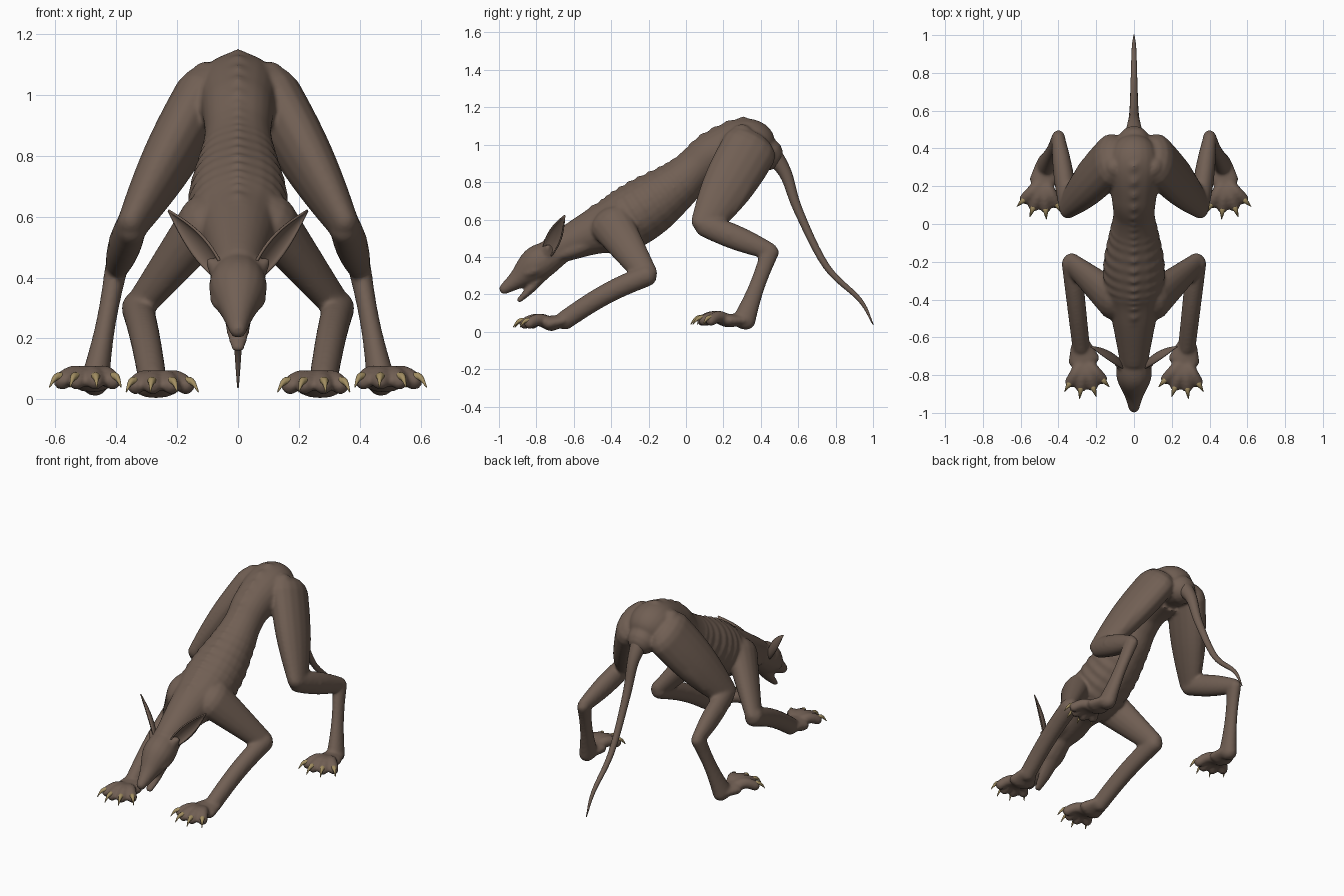
import bpy
import bmesh
from math import sin, cos, pi, radians
from mathutils import Vector

default_cube = bpy.data.objects.get("Cube")
if default_cube:
    bpy.data.objects.remove(default_cube, do_unlink=True)


def make_material(name, colour):
    material = bpy.data.materials.new(name)
    material.use_nodes = True
    material.diffuse_color = (*colour, 1)
    shader = next(node for node in material.node_tree.nodes if node.type == 'BSDF_PRINCIPLED')
    shader.inputs["Base Color"].default_value = (*colour, 1)
    return material


skin_brown = make_material("skin brown", (0.165, 0.115, 0.088))
claw_tan = make_material("claw tan", (0.36, 0.27, 0.12))


def finish(name, bm, material):
    """Turn a bmesh into a smooth shaded object."""
    bmesh.ops.recalc_face_normals(bm, faces=bm.faces[:])
    for face in bm.faces:
        face.smooth = True
    mesh = bpy.data.meshes.new(name)
    bm.to_mesh(mesh)
    bm.free()
    mesh.materials.append(material)
    obj = bpy.data.objects.new(name, mesh)
    bpy.context.collection.objects.link(obj)
    return obj


def bridge(bm, first, second, closed):
    """Join two rows of vertices with quads."""
    count = len(first)
    for j in range(count if closed else count - 1):
        n = (j + 1) % count
        bm.faces.new((first[j], first[n], second[n], second[j]))


def spline(points, t):
    """Catmull-Rom sample of a list of vectors."""
    last = len(points) - 1
    i = min(int(t), last - 1)
    f = t - i
    here, there = points[i], points[i + 1]
    before = points[i - 1] if i > 0 else here * 2 - there
    after = points[i + 2] if i + 2 <= last else there * 2 - here
    leave, arrive = (there - before) / 2, (after - here) / 2
    gap = there - here
    return here + f * (leave + f * (gap * 3 - leave * 2 - arrive + f * (leave + arrive - gap * 2)))


def no_relief(t, angle):
    return 0


def loft(bm, stations, depth=1, mirror=1, sides=16, steps=6, relief=no_relief):
    """Closed tube with rounded ends; each station is x, y, z, radius."""
    points = [Vector(station) for station in stations]
    count = (len(points) - 1) * steps
    samples = [spline(points, k / steps) for k in range(count + 1)]
    rows = []
    for k, sample in enumerate(samples):
        ahead, behind = samples[min(k + 1, count)], samples[max(k - 1, 0)]
        rows.append((k / steps, sample.xyz, (ahead.xyz - behind.xyz).normalized(), sample.w))

    def cap(row, sign):
        t, centre, along, radius = row
        reach = along * sign * radius * min(depth, 1)
        turns = [radians(angle) for angle in (25, 50, 75)]
        return [(t, centre + reach * sin(a), along, radius * cos(a)) for a in turns]

    rows = cap(rows[0], -1)[::-1] + rows + cap(rows[-1], 1)
    rings = []
    for t, centre, along, radius in rows:
        side = Vector((1, 0, 0))
        side = (side - along * side.dot(along)).normalized()
        up = along.cross(side) * depth
        ring = []
        for j in range(sides):
            angle = 2 * pi * j / sides
            swell = radius * (1 + relief(t, angle))
            p = centre + (side * cos(angle) + up * sin(angle)) * swell
            ring.append(bm.verts.new((p.x * mirror, p.y, p.z)))
        rings.append(ring)
    for first, second in zip(rings, rings[1:]):
        bridge(bm, first, second, closed=True)
    bm.faces.new(rings[0])
    bm.faces.new(rings[-1])


def bone(bm, start, end, thick, thin, depth=1, bulge=0, arch=0, mirror=1):
    """Tapered limb between two joints, swollen and arched at its middle."""
    start, end = Vector(start), Vector(end)
    stations = []
    for f in (0, 0.25, 0.5, 0.75, 1):
        middle = sin(pi * f)
        p = start.lerp(end, f)
        stations.append((p.x, p.y, p.z + arch * middle,
                         thick + (thin - thick) * f + bulge * middle))
    loft(bm, stations, depth, mirror, steps=3)


def midline(bm, profile, **options):
    """Tube on the centre plane; each station is y, z, radius."""
    loft(bm, [(0, *station) for station in profile], **options)


def bones_showing(t, angle):
    """Rib ripples on the flanks and knobs along the backbone."""
    rib = 0.025 * sin(6 * pi * t) * abs(cos(angle)) if 3.6 < t < 6 else 0
    on_back = sin(angle) > 0.98 and 1 < t < 7
    return rib + (0.05 + 0.04 * sin(6 * pi * t) if on_back else 0)


# Torso and neck, from rump to skull
skin = bmesh.new()
midline(skin, [(0.43, 0.95, 0.09), (0.33, 1, 0.14), (0.15, 0.95, 0.12), (0.05, 0.87, 0.11),
               (-0.05, 0.78, 0.13), (-0.2, 0.67, 0.16), (-0.35, 0.58, 0.16),
               (-0.5, 0.53, 0.12), (-0.7, 0.44, 0.08)],
        sides=24, steps=24, relief=bones_showing)

# Head with upper jaw, then lower jaw
midline(skin, [(-0.7, 0.42, 0.08), (-0.8, 0.36, 0.095), (-0.9, 0.28, 0.053), (-0.97, 0.23, 0.03)])
midline(skin, [(-0.75, 0.32, 0.055), (-0.83, 0.23, 0.04), (-0.89, 0.17, 0.024)], depth=0.6)

# Joints of the left limbs
hip, knee, hock = (0.12, 0.34, 0.98), (0.35, 0.1, 0.57), (0.4, 0.45, 0.43)
heel, hind_knuckle = (0.47, 0.31, 0.06), (0.48, 0.23, 0.06)
shoulder, elbow = (0.11, -0.4, 0.58), (0.33, -0.21, 0.3)
wrist, front_knuckle = (0.28, -0.65, 0.06), (0.265, -0.72, 0.045)

# Surface muscles and bony bumps: start, end, radius
muscles = {
    "neck": ((0.05, -0.7, 0.4), (0.06, -0.45, 0.5), 0.045),
    "shoulder_blade": ((0.08, -0.28, 0.69), (0.14, -0.4, 0.55), 0.05),
    "front_thigh": ((0.14, 0.2, 0.99), knee, 0.045),
    "back_thigh": ((0.14, 0.4, 0.95), (0.3, 0.25, 0.65), 0.05),
    "calf": ((0.36, 0.17, 0.57), (0.39, 0.3, 0.47), 0.05),
    "heel_tendon": ((0.35, 0.25, 0.53), hock, 0.03),
    "hip_bone": ((0.08, 0.25, 1.07), (0.13, 0.35, 1.05), 0.05),
    "cheekbone": ((0.06, -0.75, 0.36), (0.065, -0.85, 0.31), 0.03),
    "brow": ((0.03, -0.8, 0.42), (0.05, -0.84, 0.37), 0.025),
    "ear_root": ((0.04, -0.74, 0.41), (0.09, -0.74, 0.45), 0.035),
}


def paw(flesh, nails, knuckle, turn, mirror):
    """Four toes fanned around a knuckle, each with a hooked claw."""
    root = Vector(knuckle)
    for toe in (-1.5, -0.5, 0.5, 1.5):
        angle = radians(turn + toe * 25)
        reach = Vector((sin(angle), -cos(angle), 0)) * (0.21 - 0.01 * abs(toe))
        lift = Vector((0, 0, 0.01))
        bone(flesh, root + reach * 0.1, root + reach * 0.7, 0.035, 0.03, arch=0.02, mirror=mirror)
        bone(nails, root + reach * 0.7 + lift, root + reach - lift * 2, 0.019, 0.002,
             arch=0.017, mirror=mirror)


claws = bmesh.new()
for m in (1, -1):
    # Hind leg
    bone(skin, hip, knee, 0.095, 0.05, depth=1.6, bulge=0.013, mirror=m)
    bone(skin, knee, hock, 0.05, 0.036, depth=1.25, bulge=0.01, mirror=m)
    bone(skin, hock, heel, 0.038, 0.048, depth=1.3, bulge=-0.01, mirror=m)
    bone(skin, heel, hind_knuckle, 0.055, 0.075, depth=0.5, mirror=m)
    paw(skin, claws, hind_knuckle, 8, m)
    # Front leg
    bone(skin, shoulder, elbow, 0.085, 0.045, depth=1.4, mirror=m)
    bone(skin, elbow, wrist, 0.053, 0.047, depth=1.1, arch=0.02, mirror=m)
    bone(skin, wrist, front_knuckle, 0.06, 0.085, depth=0.5, mirror=m)
    paw(skin, claws, front_knuckle, -6, m)
    for start, end, radius in muscles.values():
        bone(skin, start, end, radius / 2, radius / 2, bulge=radius / 2, mirror=m)

# Fuse all the flesh into one continuous hide
body = finish("body", skin, skin_brown)
fuse = body.modifiers.new("fuse", 'REMESH')
fuse.mode = 'VOXEL'
fuse.voxel_size = 0.009
fuse.use_smooth_shade = True
relax = body.modifiers.new("relax", 'SMOOTH')
relax.iterations = 7
finish("claws", claws, claw_tan)

# Tail
tail = bmesh.new()
midline(tail, [(0.44, 0.97, 0.06), (0.53, 0.85, 0.035), (0.6, 0.65, 0.024),
               (0.75, 0.35, 0.018), (0.93, 0.17, 0.012), (1, 0.04, 0.003)])
finish("tail", tail, skin_brown)

# Cupped pointed ears
base, tip = Vector((0.07, -0.75, 0.42)), Vector((0.23, -0.65, 0.62))
axis = (tip - base).normalized()
facing = Vector((1, -0.6, 0))
facing = (facing - axis * facing.dot(axis)).normalized()
across = axis.cross(facing)
for m, name in ((1, "left_ear"), (-1, "right_ear")):
    ear = bmesh.new()
    rows = []
    for i in range(13):
        along = i / 12
        width = 0.045 * sin(pi * (0.25 + 0.74 * along))
        row = []
        for j in range(-5, 6):
            curl = radians(16 * j)
            p = base.lerp(tip, along) + width * (across * sin(curl) - facing * cos(curl) * 0.6)
            row.append(ear.verts.new((p.x * m, p.y, p.z)))
        rows.append(row)
    for first, second in zip(rows, rows[1:]):
        bridge(ear, first, second, closed=False)
    thickness = finish(name, ear, skin_brown).modifiers.new("thickness", 'SOLIDIFY')
    thickness.thickness = 0.008
    thickness.offset = 0
